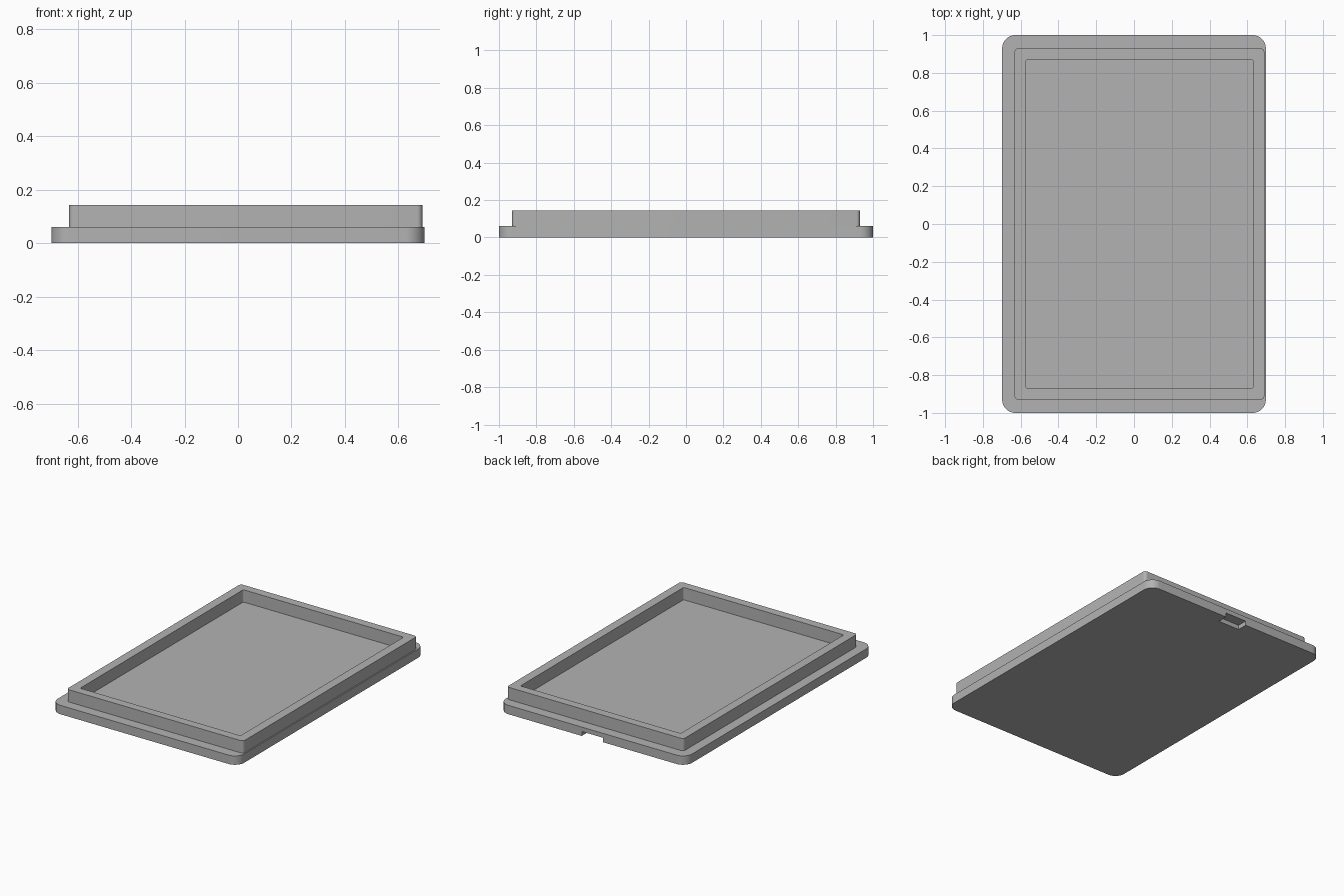
import bpy, bmesh, math
from mathutils import Vector

cube = bpy.data.objects.get("Cube")
if cube:
    bpy.data.objects.remove(cube)

# One plain grey for the whole lid
GREY = (0.45, 0.45, 0.45, 1)
grey = bpy.data.materials.new("plain_grey")
grey.use_nodes = True
grey.diffuse_color = GREY
grey.node_tree.nodes["Principled BSDF"].inputs["Base Color"].default_value = GREY


def rounded_outline(center_x, half_x, half_y, radius, steps=8):
    """Counter-clockwise outline of a rectangle with rounded corners."""
    points = []
    for corner, (sx, sy) in enumerate(((1, 1), (-1, 1), (-1, -1), (1, -1))):
        for i in range(steps + 1):
            a = (corner + i / steps) * math.pi / 2
            points.append((center_x + sx * (half_x - radius) + radius * math.cos(a),
                           sy * (half_y - radius) + radius * math.sin(a)))
    return points


def finish(name, bm):
    bmesh.ops.recalc_face_normals(bm, faces=bm.faces)
    mesh = bpy.data.meshes.new(name)
    bm.to_mesh(mesh)
    bm.free()
    mesh.materials.append(grey)
    obj = bpy.data.objects.new(name, mesh)
    bpy.context.collection.objects.link(obj)
    return obj


def select_only(obj):
    bpy.ops.object.select_all(action='DESELECT')
    obj.select_set(True)
    bpy.context.view_layer.objects.active = obj


def plate(name, outline, z0, z1):
    bm = bmesh.new()
    face = bm.faces.new([bm.verts.new((x, y, z0)) for x, y in outline])
    top = bmesh.ops.extrude_face_region(bm, geom=[face], use_keep_orig=True)
    verts = [g for g in top["geom"] if isinstance(g, bmesh.types.BMVert)]
    bmesh.ops.translate(bm, verts=verts, vec=Vector((0, 0, z1 - z0)))
    return finish(name, bm)


def frame(name, outer, inner, z0, z1):
    """Closed ring: four loops joined one after the other."""
    bm = bmesh.new()
    loops = [[bm.verts.new((x, y, z)) for x, y in line]
             for line, z in ((outer, z0), (outer, z1), (inner, z1), (inner, z0))]
    n = len(outer)
    for k in range(4):
        a, b = loops[k], loops[(k + 1) % 4]
        for i in range(n):
            j = (i + 1) % n
            bm.faces.new((a[i], a[j], b[j], b[i]))
    return finish(name, bm)


BASE_TOP, RIM_TOP = 0.06, 0.143

# Base plate with rounded corners
base = plate("base_plate", rounded_outline(0, 0.698, 1.0, 0.07, 12), 0, BASE_TOP)

# Finger notch cut into the underside of the back edge
cutter = plate("notch_cutter", [(-0.08, 0.93), (0.08, 0.93), (0.08, 1.1), (-0.08, 1.1)],
               -0.05, 0.03)
cutter.hide_render = True
cut = base.modifiers.new("finger_notch", 'BOOLEAN')
cut.operation = 'DIFFERENCE'
cut.solver = 'EXACT'
cut.object = cutter
select_only(base)
bpy.ops.object.modifier_apply(modifier=cut.name)
bpy.data.objects.remove(cutter)

# Raised rim, set towards the left edge
rim = frame("raised_rim", rounded_outline(0.029, 0.661, 0.93, 0.02),
            rounded_outline(0.029, 0.6, 0.872, 0.01), BASE_TOP, RIM_TOP)

for part in (base, rim):
    select_only(part)
    bpy.ops.object.shade_smooth_by_angle(angle=math.radians(30))
